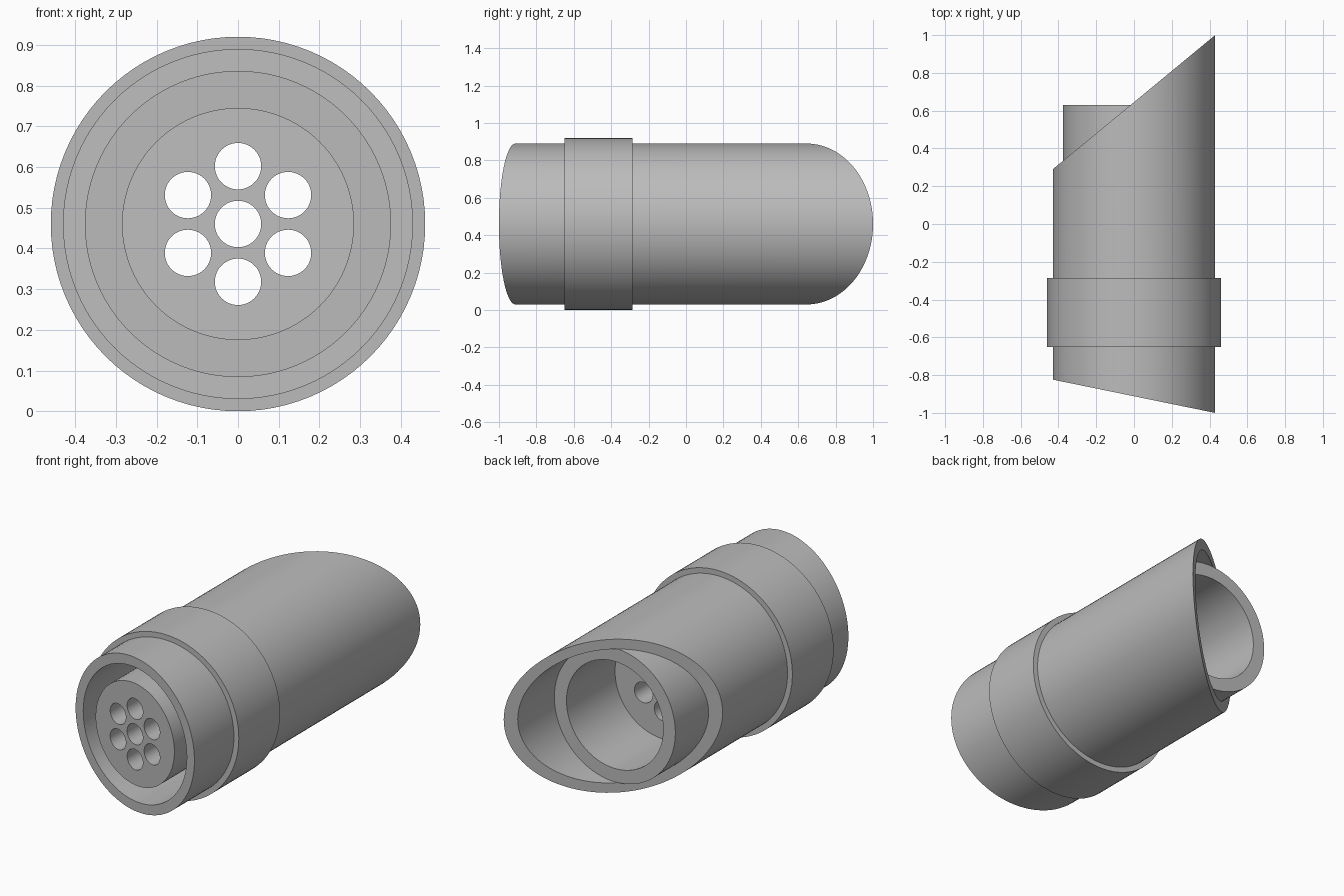
import bpy, bmesh
from math import sin, cos, pi, radians

if "Cube" in bpy.data.objects:
    bpy.data.objects.remove(bpy.data.objects["Cube"], do_unlink=True)

AXIS_Z = 0.46

grey = bpy.data.materials.new("plain grey")
grey.use_nodes = True
grey.diffuse_color = (0.5, 0.5, 0.5, 1)
grey.node_tree.nodes["Principled BSDF"].inputs["Base Color"].default_value = grey.diffuse_color


def flat(y):
    return lambda x: y


def front_cut(x):
    return -0.912 - 0.205 * x


def back_cut(x):
    return 0.645 + 0.826 * x


def prism(name, circles, start, end, segments=96):
    """Extrude circles (x, z, radius) along y; inner circles become holes."""
    bm = bmesh.new()
    caps = [[], []]
    for cx, cz, r in circles:
        count = segments if r > 0.1 else segments // 2
        loops = []
        for cap, plane in zip(caps, (start, end)):
            loop = []
            for i in range(count):
                a = 2 * pi * i / count
                x = cx + r * cos(a)
                loop.append(bm.verts.new((x, plane(x), AXIS_Z + cz + r * sin(a))))
            cap += [bm.edges.new((loop[i - 1], loop[i])) for i in range(count)]
            loops.append(loop)
        a, b = loops
        for i in range(count):
            bm.faces.new((a[i - 1], a[i], b[i], b[i - 1]))
    for cap in caps:
        bmesh.ops.triangle_fill(bm, edges=cap, use_beauty=True)
    bmesh.ops.recalc_face_normals(bm, faces=bm.faces)
    mesh = bpy.data.meshes.new(name)
    bm.to_mesh(mesh)
    bm.free()
    mesh.materials.append(grey)
    ob = bpy.data.objects.new(name, mesh)
    bpy.context.collection.objects.link(ob)
    bpy.ops.object.select_all(action="DESELECT")
    ob.select_set(True)
    bpy.context.view_layer.objects.active = ob
    bpy.ops.object.shade_smooth_by_angle(angle=radians(30))
    return ob


def ring(outer, inner):
    return [(0, 0, outer), (0, 0, inner)]


# Outer sleeve with slanted ends, and the collar around it
prism("outer_sleeve", ring(0.43, 0.375), front_cut, back_cut)
prism("collar", ring(0.46, 0.43), flat(-0.65), flat(-0.285))

# Inner tube standing out of the slanted back
prism("inner_tube", ring(0.375, 0.3), flat(-0.28), flat(0.63))

# Core with one central bore and six around it
bores = [(0, 0, 0.057)]
for k in range(6):
    a = pi / 2 + k * pi / 3
    bores.append((0.142 * cos(a), 0.142 * sin(a), 0.057))
prism("core_front", [(0, 0, 0.285)] + bores, front_cut, flat(-0.28))
prism("core_back", [(0, 0, 0.3)] + bores, flat(-0.28), flat(0.2))
